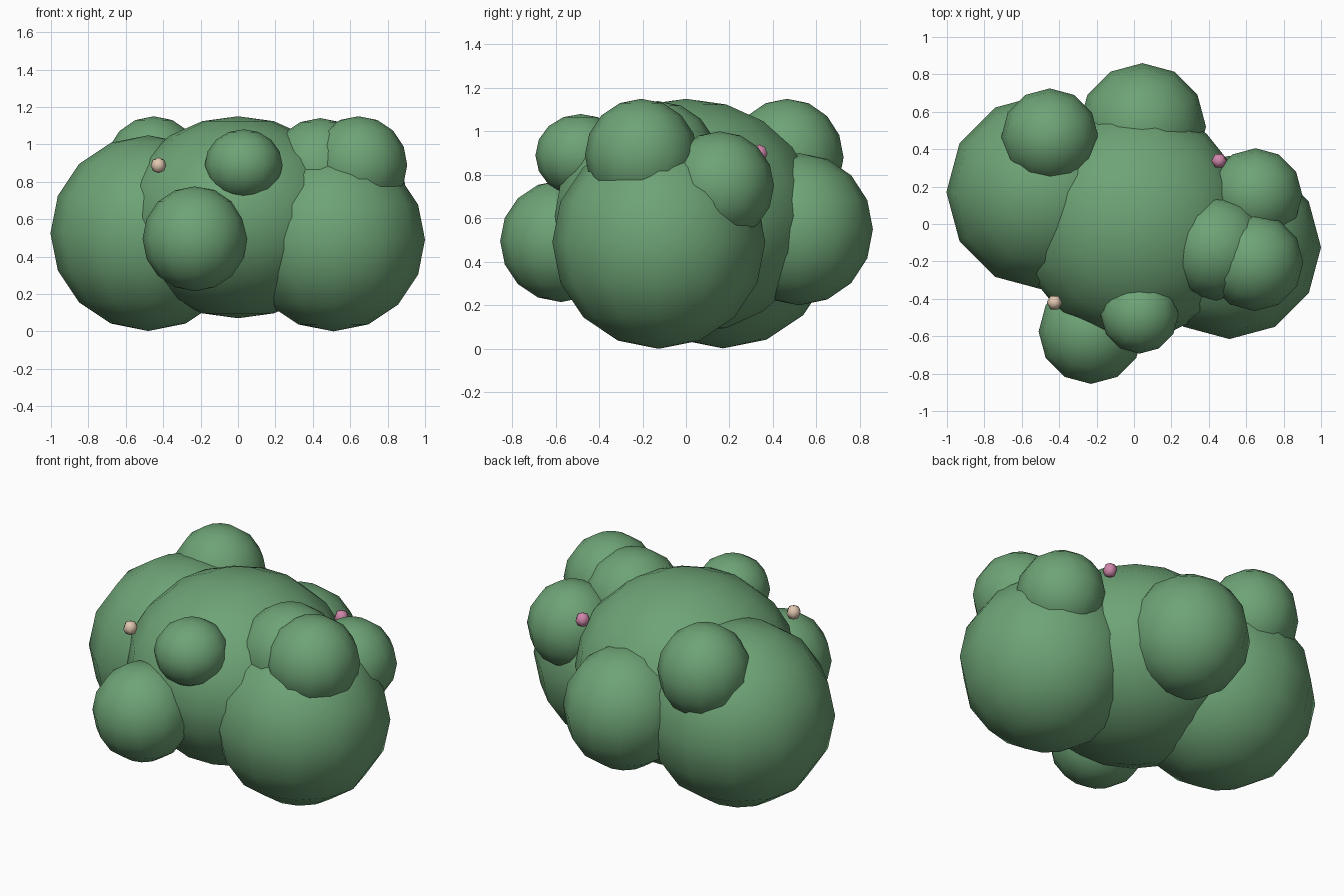
import bpy
import bmesh
from math import radians
from mathutils import Matrix

cube = bpy.data.objects.get("Cube")
if cube:
    bpy.data.objects.remove(cube, do_unlink=True)


def make_material(name, rgb):
    mat = bpy.data.materials.new(name)
    mat.use_nodes = True
    mat.diffuse_color = (*rgb, 1)
    bsdf = mat.node_tree.nodes["Principled BSDF"]
    bsdf.inputs["Base Color"].default_value = (*rgb, 1)
    bsdf.inputs["Roughness"].default_value = 0.9
    return mat


leaf = make_material("leaf green", (0.155, 0.37, 0.18))
pink = make_material("berry pink", (0.62, 0.24, 0.40))
cream = make_material("berry cream", (0.75, 0.57, 0.43))


def ball(name, mat, centre, radius, height=None, segments=12, rings=8):
    """Low-poly ball with its own vertical radius, smooth shaded."""
    bm = bmesh.new()
    bmesh.ops.create_uvsphere(bm, u_segments=segments, v_segments=rings, radius=1)
    turn = Matrix.Rotation(radians(90), 4, 'Z')
    size = Matrix.Diagonal((radius, radius, height or radius, 1))
    bmesh.ops.transform(bm, matrix=size @ turn, verts=bm.verts)
    for face in bm.faces:
        face.smooth = True
    mesh = bpy.data.meshes.new(name)
    bm.to_mesh(mesh)
    bm.free()
    mesh.materials.append(mat)
    obj = bpy.data.objects.new(name, mesh)
    obj.location = centre
    bpy.context.collection.objects.link(obj)
    return obj


# Main body of the bush
ball("bush_core", leaf, (0, 0, 0.61), 0.62, 0.54, segments=14, rings=10)

# Large side clumps
ball("left_clump", leaf, (0.51, -0.125, 0.49), 0.49)
ball("right_clump", leaf, (-0.48, 0.17, 0.525), 0.523)

# Front and back clumps
ball("front_low_clump", leaf, (-0.23, -0.575, 0.495), 0.28)
ball("front_high_clump", leaf, (0.03, -0.485, 0.89), 0.208, 0.19)
ball("back_clump", leaf, (0.045, 0.52, 0.55), 0.34, 0.35)

# Top clumps
ball("right_top_clump", leaf, (-0.45, 0.465, 0.88), 0.26, 0.27)
ball("left_top_outer_clump", leaf, (0.645, -0.205, 0.89), 0.26)
ball("left_top_inner_clump", leaf, (0.44, -0.13, 0.86), 0.28)
ball("left_back_clump", leaf, (0.65, 0.155, 0.75), 0.25)

# Berries resting on the leaves
ball("cream_berry", cream, (-0.425, -0.42, 0.888), 0.042, segments=6, rings=4)
ball("pink_berry", pink, (0.455, 0.338, 0.898), 0.042, segments=6, rings=4)
